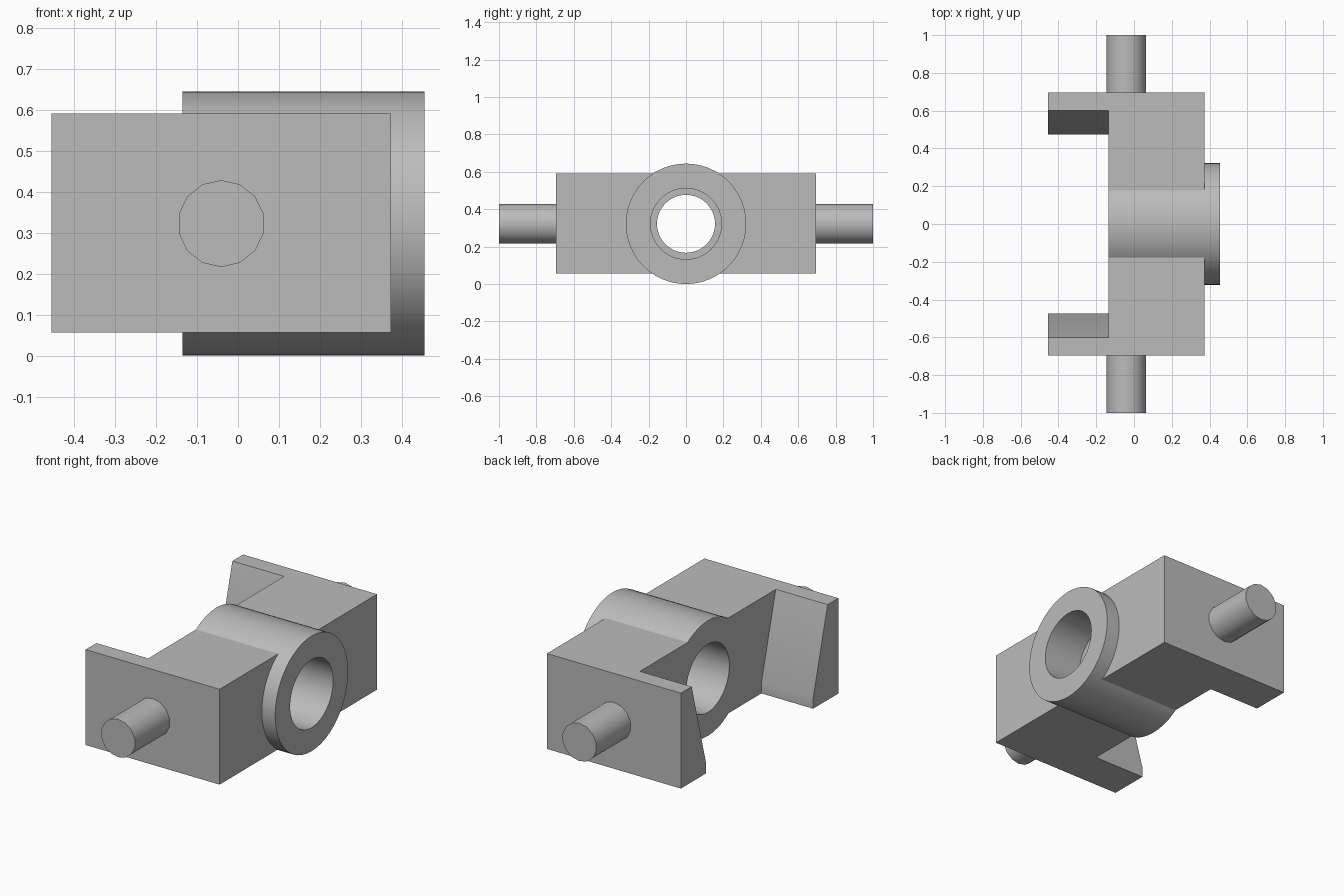
import bpy, bmesh, math
from mathutils import Matrix, Vector

cube = bpy.data.objects.get("Cube")
if cube:
    bpy.data.objects.remove(cube, do_unlink=True)

AXIS_Z = 0.322           # height of bore and pins
BACK, FACE, RIM, TIP = -0.135, 0.373, 0.455, -0.455   # x stations
LOW, HIGH, SIDE = 0.057, 0.59, 0.695

grey = bpy.data.materials.new("plain_grey")
grey.use_nodes = True
grey.diffuse_color = (0.5, 0.5, 0.5, 1)
grey.node_tree.nodes["Principled BSDF"].inputs["Base Color"].default_value = (0.5, 0.5, 0.5, 1)


def finish(name, bm):
    bmesh.ops.recalc_face_normals(bm, faces=bm.faces)
    mesh = bpy.data.meshes.new(name)
    bm.to_mesh(mesh)
    bm.free()
    mesh.materials.append(grey)
    obj = bpy.data.objects.new(name, mesh)
    bpy.context.collection.objects.link(obj)
    return obj


def extrude_x(name, outline, x0, x1):
    """Prism with a (y, z) outline, running along x."""
    bm = bmesh.new()
    face = bm.faces.new([bm.verts.new((x0, y, z)) for y, z in outline])
    ext = bmesh.ops.extrude_face_region(bm, geom=[face])["geom"]
    moved = [v for v in ext if isinstance(v, bmesh.types.BMVert)]
    bmesh.ops.translate(bm, verts=moved, vec=(x1 - x0, 0, 0))
    return finish(name, bm)


def cylinder(name, start, end, radius, sides):
    start, end = Vector(start), Vector(end)
    turn = Matrix.Rotation(math.pi / 2, 4, "Y" if abs(end.x - start.x) > 0.001 else "X")
    bm = bmesh.new()
    bmesh.ops.create_cone(bm, cap_ends=True, segments=sides, radius1=radius,
                          radius2=radius, depth=(end - start).length,
                          matrix=Matrix.Translation((start + end) / 2) @ turn)
    return finish(name, bm)


def combine(target, other, operation):
    mod = target.modifiers.new(operation.lower(), "BOOLEAN")
    mod.operation, mod.object, mod.solver = operation, other, "EXACT"
    bpy.context.view_layer.objects.active = target
    bpy.ops.object.modifier_apply(modifier=mod.name)
    bpy.data.objects.remove(other, do_unlink=True)


def bore(x0, x1, radius):
    combine(body, cylinder("bore_cutter", (x0, 0, AXIS_Z), (x1, 0, AXIS_Z), radius, 48),
            "DIFFERENCE")


# Main block
body = extrude_x("trunnion_body", [(-SIDE, LOW), (SIDE, LOW), (SIDE, HIGH), (-SIDE, HIGH)],
                 BACK, FACE)

# Fork arms, thicker towards the bottom
for s in (-1, 1):
    outline = [(s * SIDE, LOW), (s * SIDE, HIGH), (s * 0.6, HIGH), (s * 0.473, 0.115),
               (s * 0.473, LOW)]
    combine(body, extrude_x("arm", outline, TIP, BACK + 0.05), "UNION")

# Barrel through the block, with a narrower lip inside the bore
combine(body, cylinder("barrel", (BACK, 0, AXIS_Z), (RIM, 0, AXIS_Z), 0.322, 48), "UNION")
bore(BACK - 0.1, RIM + 0.1, 0.155)
bore(BACK - 0.1, 0.1, 0.19)
bore(0.22, RIM + 0.1, 0.19)

# Side pins
parts = [body]
for s, name in ((-1, "front_pin"), (1, "back_pin")):
    parts.append(cylinder(name, (-0.041, s * SIDE, AXIS_Z), (-0.041, s, AXIS_Z), 0.106, 14))

bpy.ops.object.select_all(action="DESELECT")
for obj in parts:
    obj.select_set(True)
bpy.context.view_layer.objects.active = body
bpy.ops.object.shade_smooth_by_angle(angle=math.radians(30))
